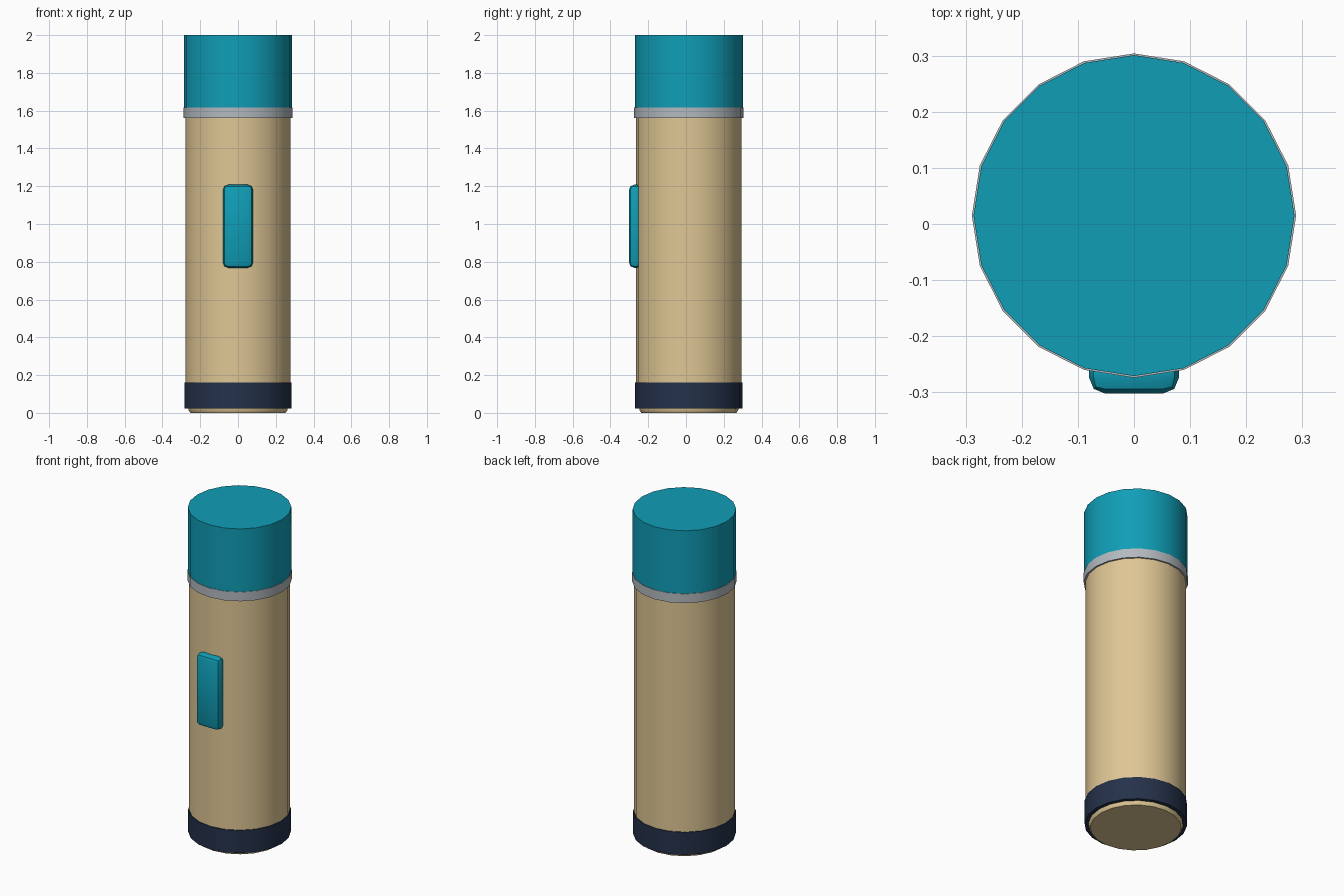
import bpy, bmesh, math

cube = bpy.data.objects.get("Cube")
if cube:
    bpy.data.objects.remove(cube, do_unlink=True)

SIDES = 20
AXIS_Y = 0.015


def material(name, rgb):
    mat = bpy.data.materials.new(name)
    mat.use_nodes = True
    colour = (*rgb, 1.0)
    mat.diffuse_color = colour
    mat.node_tree.nodes["Principled BSDF"].inputs["Base Color"].default_value = colour
    return mat


teal = material("teal", (0.005, 0.34, 0.47))
tan = material("tan", (0.74, 0.57, 0.30))
navy = material("navy", (0.018, 0.031, 0.069))
grey = material("grey", (0.45, 0.49, 0.52))


def finish(name, bm, mat):
    bmesh.ops.recalc_face_normals(bm, faces=bm.faces)
    mesh = bpy.data.meshes.new(name)
    bm.to_mesh(mesh)
    bm.free()
    mesh.materials.append(mat)
    obj = bpy.data.objects.new(name, mesh)
    bpy.context.collection.objects.link(obj)
    bpy.ops.object.select_all(action="DESELECT")
    obj.select_set(True)
    bpy.context.view_layer.objects.active = obj
    bpy.ops.object.shade_smooth_by_angle(angle=math.radians(35))
    return obj


def turned(name, profile, mat):
    """Closed solid of rings (radius, z), listed from bottom to top."""
    bm = bmesh.new()
    rings = []
    for r, z in profile:
        angles = [2 * math.pi * i / SIDES for i in range(SIDES)]
        rings.append([bm.verts.new((r * math.cos(a), AXIS_Y + r * math.sin(a), z))
                      for a in angles])
    for low, high in zip(rings, rings[1:]):
        for i in range(SIDES):
            j = (i + 1) % SIDES
            bm.faces.new((low[i], low[j], high[j], high[i]))
    bm.faces.new(rings[0])
    bm.faces.new(rings[-1])
    return finish(name, bm, mat)


# Main tube, with a slightly narrower foot below the base band
turned("body", [(0.252, 0), (0.262, 0.015), (0.262, 0.03), (0.279, 0.03), (0.279, 1.6)], tan)
turned("base_band", [(0.284, 0.022), (0.284, 0.16)], navy)
turned("collar", [(0.289, 1.56), (0.289, 1.616)], grey)
turned("cap", [(0.286, 1.6), (0.286, 2.0)], teal)

# Rounded slide button on the front
bm = bmesh.new()
bmesh.ops.create_cube(bm, size=1)
for v in bm.verts:
    v.co = (v.co.x * 0.16, v.co.y * 0.07 - 0.267, v.co.z * 0.44 + 0.988)
bmesh.ops.bevel(bm, geom=bm.edges[:], offset=0.028, segments=2, profile=0.5,
                affect="EDGES")
finish("slide_button", bm, teal)
